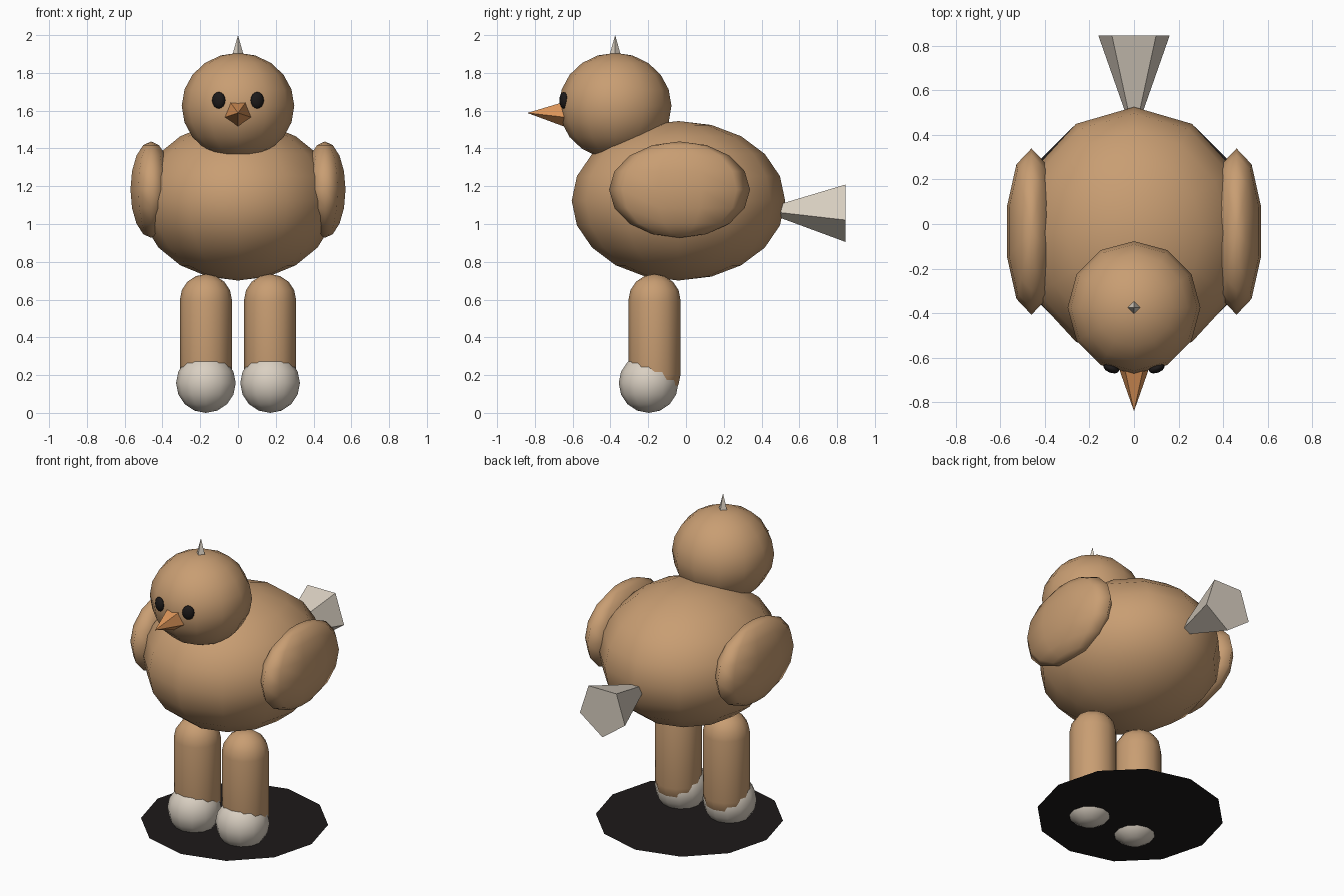
import bpy, bmesh
from math import pi, sin, cos, radians
from mathutils import Matrix, Vector

if "Cube" in bpy.data.objects:
    bpy.data.objects.remove(bpy.data.objects["Cube"])


def material(name, rgb):
    m = bpy.data.materials.new(name)
    m.diffuse_color = (*rgb, 1)
    m.use_nodes = True
    m.node_tree.nodes["Principled BSDF"].inputs["Base Color"].default_value = m.diffuse_color
    return m


BROWN = material("brown", (0.58, 0.34, 0.17))
CREAM = material("cream", (0.70, 0.63, 0.54))
ORANGE = material("orange", (0.72, 0.30, 0.10))
BLACK = material("black", (0.012, 0.01, 0.01))


def finish(name, bm, mat, smooth):
    bmesh.ops.recalc_face_normals(bm, faces=bm.faces)
    for f in bm.faces:
        f.smooth = smooth
    me = bpy.data.meshes.new(name)
    bm.to_mesh(me)
    bm.free()
    me.materials.append(mat)
    ob = bpy.data.objects.new(name, me)
    bpy.context.collection.objects.link(ob)
    return ob


def ball(name, centre, radii, mat, segs=12, rings=10, turn=0):
    bm = bmesh.new()
    bmesh.ops.create_uvsphere(bm, u_segments=segs, v_segments=rings, radius=1)
    bm.transform(Matrix.Translation(centre) @ Matrix.Rotation(turn, 4, 'Z')
                 @ Matrix.Diagonal((*radii, 1)))
    return finish(name, bm, mat, True)


def spike(name, base, tip, radius, sides, start, u, v, mat):
    """Pyramid: regular polygon in the u/v plane at base, closing on tip."""
    bm = bmesh.new()
    base, u, v = Vector(base), Vector(u), Vector(v)
    ring = [bm.verts.new(base + radius * (u * cos(start + 2 * pi * i / sides)
                                          + v * sin(start + 2 * pi * i / sides)))
            for i in range(sides)]
    top = bm.verts.new(tip)
    bm.faces.new(ring)
    for i in range(sides):
        bm.faces.new((ring[i], ring[(i + 1) % sides], top))
    return finish(name, bm, mat, False)


def capsule(name, centre, radius, z0, z1, mat, steps=4):
    """Round-ended post made by spinning a half profile."""
    bm = bmesh.new()
    arc = [radians(90 * i / steps) for i in range(steps + 1)]
    profile = [(radius * sin(a), z0 + radius * (1 - cos(a))) for a in arc]
    profile += [(radius * cos(a), z1 - radius * (1 - sin(a))) for a in arc]
    vs = [bm.verts.new((r, 0, z)) for r, z in profile]
    es = [bm.edges.new(p) for p in zip(vs, vs[1:])]
    bmesh.ops.spin(bm, geom=vs + es, cent=(0, 0, 0), axis=(0, 0, 1),
                   angle=2 * pi, steps=12)
    bmesh.ops.remove_doubles(bm, verts=bm.verts, dist=1e-4)
    bm.transform(Matrix.Translation(centre))
    return finish(name, bm, mat, True)


# Body and head
ball("body", (0, -0.04, 1.123), (0.52, 0.565, 0.422), BROWN)
ball("head", (0, -0.375, 1.625), (0.298, 0.298, 0.281), BROWN)

# Beak, crest and tail
X, Y, Z = (1, 0, 0), (0, 1, 0), (0, 0, 1)
spike("beak", (0, -0.64, 1.588), (0, -0.84, 1.588), 0.074, 5, -pi / 2, X, Z, ORANGE)
spike("crest", (0, -0.375, 1.88), (0, -0.375, 2.0), 0.034, 4, 0, X, Y, CREAM)
spike("tail", (0, 0.845, 1.073), (0, 0.39, 1.073), 0.168, 5, -pi / 2, X, Z, CREAM)

# Paired parts
for side, s in (("left", -1), ("right", 1)):
    ball(f"{side}_wing", (s * 0.46, -0.034, 1.182), (0.115, 0.373, 0.255), BROWN, 10, 8)
    ball(f"{side}_eye", (s * 0.102, -0.648, 1.655), (0.037, 0.02, 0.044), BLACK,
         10, 8, s * 0.35)
    capsule(f"{side}_leg", (s * 0.17, -0.167, 0), 0.138, 0.065, 0.735, BROWN)
    ball(f"{side}_foot", (s * 0.17, -0.198, 0.158), (0.158, 0.158, 0.158), CREAM, 12, 8)

# Flat dark disc under the feet
bm = bmesh.new()
bmesh.ops.create_circle(bm, cap_ends=True, segments=12, radius=0.545,
                        matrix=Matrix.Translation((0, -0.035, 0.057)))
finish("ground_disc", bm, BLACK, False)
